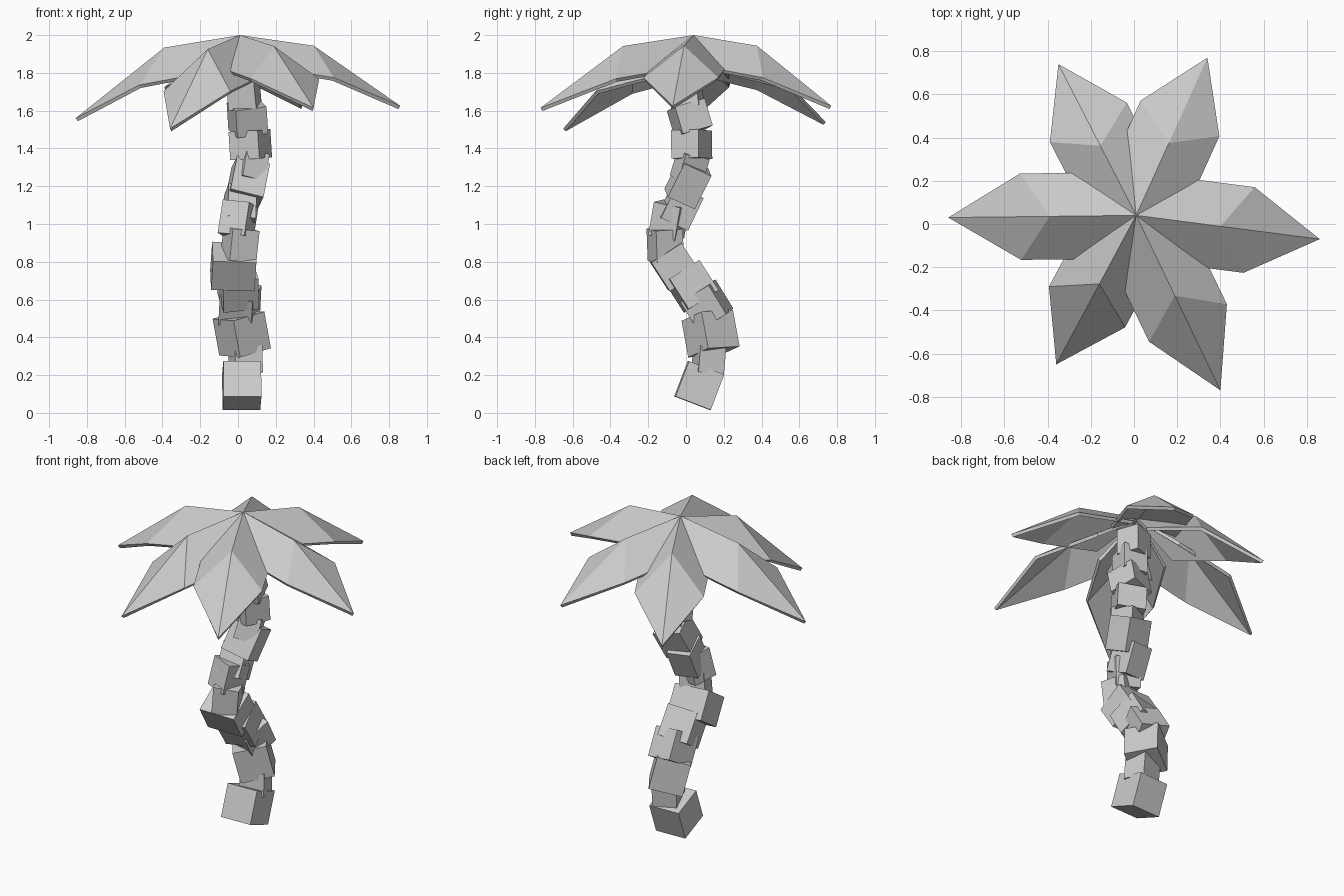
import bpy, bmesh
from math import radians
from mathutils import Vector, Euler, Matrix

if "Cube" in bpy.data.objects:
    bpy.data.objects.remove(bpy.data.objects["Cube"])


def make_object(name, bm):
    bmesh.ops.recalc_face_normals(bm, faces=bm.faces)
    mesh = bpy.data.meshes.new(name)
    bm.to_mesh(mesh)
    bm.free()
    ob = bpy.data.objects.new(name, mesh)
    bpy.context.collection.objects.link(ob)
    return ob


def trunk_block(i, loc, rot, size):
    bm = bmesh.new()
    bmesh.ops.create_cube(bm, size=1, matrix=Matrix.Diagonal((*size, 1)))
    turn = Euler([radians(a) for a in rot]).to_matrix().to_4x4()
    bm.transform(Matrix.Translation(loc) @ turn)
    make_object(f"trunk_block_{i}", bm)


# Trunk: crooked stack of blocks (centre, tilt, size)
BLOCKS = [
    ((0.02, 0.07, 0.145), (-21, 0, 2), (0.20, 0.20, 0.20)),
    ((0.04, 0.12, 0.28), (-5, 0, 15), (0.15, 0.14, 0.14)),
    ((0.02, 0.13, 0.42), (3, -14, 33), (0.20, 0.20, 0.20)),
    ((0.01, 0.11, 0.57), (30, 10, -12), (0.18, 0.18, 0.18)),
    ((0.00, 0.03, 0.67), (32, -6, 8), (0.19, 0.19, 0.19)),
    ((-0.025, -0.06, 0.775), (33, 2, 3), (0.23, 0.19, 0.18)),
    ((0.01, -0.11, 0.89), (4, 5, 20), (0.15, 0.15, 0.17)),
    ((0.00, -0.09, 1.02), (-12, 5, -20), (0.15, 0.15, 0.18)),
    ((0.01, -0.03, 1.09), (-25, 5, 8), (0.15, 0.16, 0.19)),
    ((0.05, 0.01, 1.22), (-25, 14, 6), (0.18, 0.16, 0.20)),
    ((0.07, 0.02, 1.30), (-12, 14, 20), (0.13, 0.14, 0.15)),
    ((0.065, 0.03, 1.42), (2, -3, -25), (0.17, 0.16, 0.15)),
    ((0.05, 0.02, 1.56), (15, -8, 15), (0.17, 0.17, 0.15)),
    ((0.03, 0.00, 1.70), (8, -4, -12), (0.15, 0.15, 0.17)),
    ((0.02, 0.02, 1.83), (0, 0, 20), (0.14, 0.14, 0.16)),
]
for i, block in enumerate(BLOCKS):
    trunk_block(i + 1, *block)

# Crown: six folded leaves drooping from one hub point
HUB = Vector((0.01, 0.04, 2.0))
TIPS = [(-0.86, 0.03, 1.56), (0.86, -0.07, 1.625), (0.34, 0.77, 1.625),
        (-0.35, 0.74, 1.54), (-0.36, -0.65, 1.505), (0.40, -0.77, 1.615)]


def leaf(i, tip):
    span = Vector(tip) - HUB
    out = Vector((span.x, span.y, 0))
    side = Vector((-out.y, out.x, 0)).normalized()
    drop = Vector((0, 0, span.z))
    bm = bmesh.new()

    def point(along, lateral, down):
        return bm.verts.new(HUB + out * along + side * lateral + drop * down)

    hub, ridge, end = point(0, 0, 0), point(0.46, 0, 0.15), point(1, 0, 1)
    for s in (1, -1):
        edge = point(0.615, s * 0.2, 0.6)
        inner = point(0.18, s * 0.2, 0.44)
        bm.faces.new([hub, ridge, edge, inner][::s])
        bm.faces.new([ridge, end, edge][::s])
    ob = make_object(f"leaf_{i}", bm)
    if ob.data.polygons[0].normal.z < 0:
        ob.data.flip_normals()
    mod = ob.modifiers.new("thickness", 'SOLIDIFY')
    mod.thickness = 0.02
    mod.offset = -1


for i, tip in enumerate(TIPS):
    leaf(i + 1, tip)
